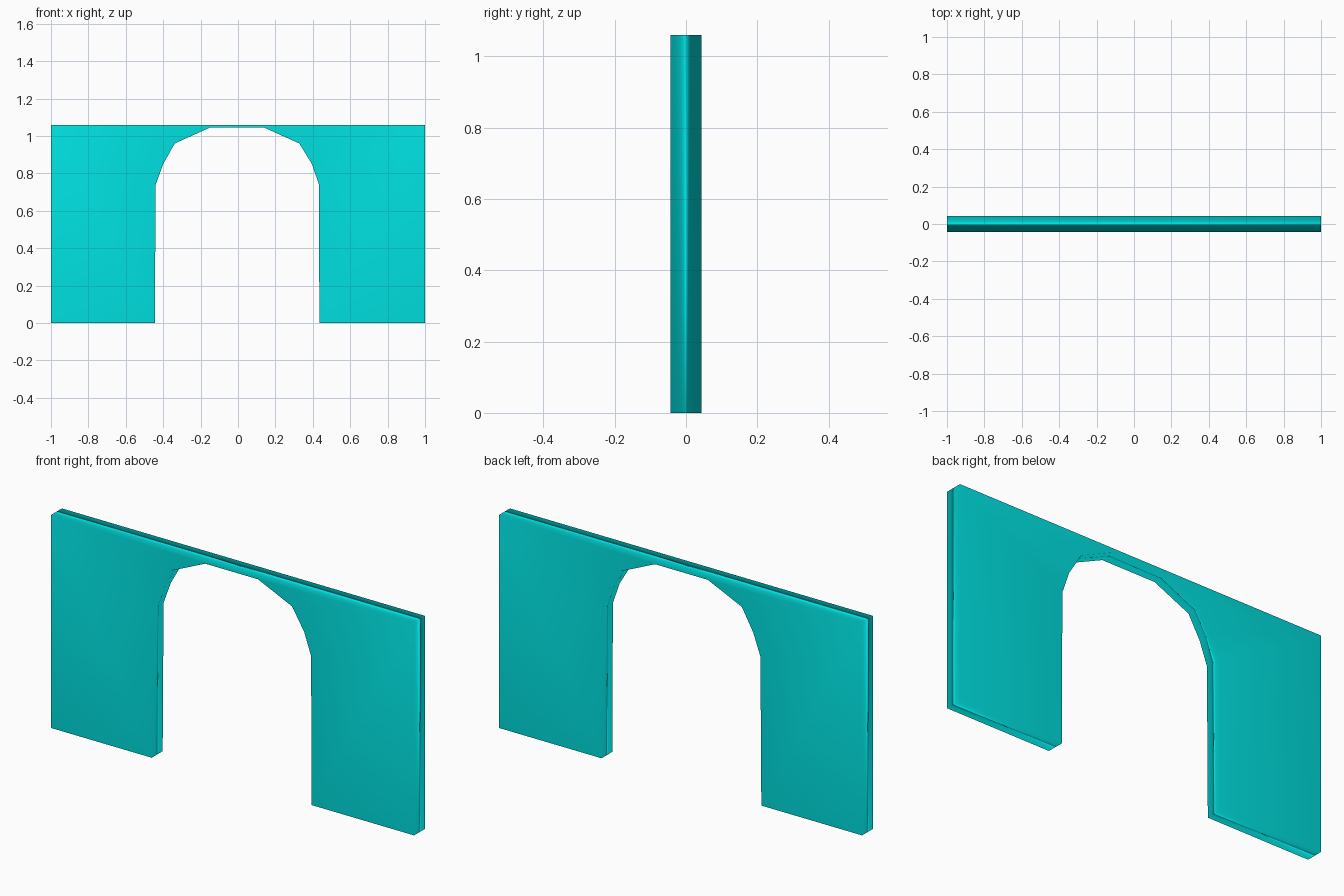
import bpy, bmesh

if "Cube" in bpy.data.objects:
    bpy.data.objects.remove(bpy.data.objects["Cube"])

D = 0.043   # half thickness
H = 1.06    # wall height

# Half-round opening, left foot to right foot
arch = [(-0.445, 0), (-0.44, 0.74), (-0.40, 0.85), (-0.338, 0.96), (-0.15, 1.045),
        (0.14, 1.045), (0.328, 0.96), (0.395, 0.85), (0.433, 0.74), (0.435, 0)]
outline = [(-1, 0)] + arch + [(1, 0), (1, H), (-1, H)]

# Wall slab with the doorway, extruded front to back
bm = bmesh.new()
front = bm.faces.new([bm.verts.new((x, -D, z)) for x, z in outline])
ext = bmesh.ops.extrude_face_region(bm, geom=[front], use_keep_orig=True)
bmesh.ops.translate(bm, vec=(0, 2 * D, 0),
                    verts=[g for g in ext["geom"] if isinstance(g, bmesh.types.BMVert)])
bmesh.ops.recalc_face_normals(bm, faces=bm.faces)
for f in bm.faces:
    f.smooth = True
mesh = bpy.data.meshes.new("arched_wall")
bm.to_mesh(mesh)
bm.free()
wall = bpy.data.objects.new("arched_wall", mesh)
bpy.context.collection.objects.link(wall)

# Soft shading dominated by the broad faces
wn = wall.modifiers.new("soft_normals", 'WEIGHTED_NORMAL')
wn.mode = 'FACE_AREA'
wn.weight = 50
wn.keep_sharp = False

# Cyan paint
mat = bpy.data.materials.new("cyan_paint")
mat.diffuse_color = (0.0, 0.75, 0.75, 1)
mat.use_nodes = True
mat.node_tree.nodes["Principled BSDF"].inputs["Base Color"].default_value = mat.diffuse_color
mesh.materials.append(mat)
